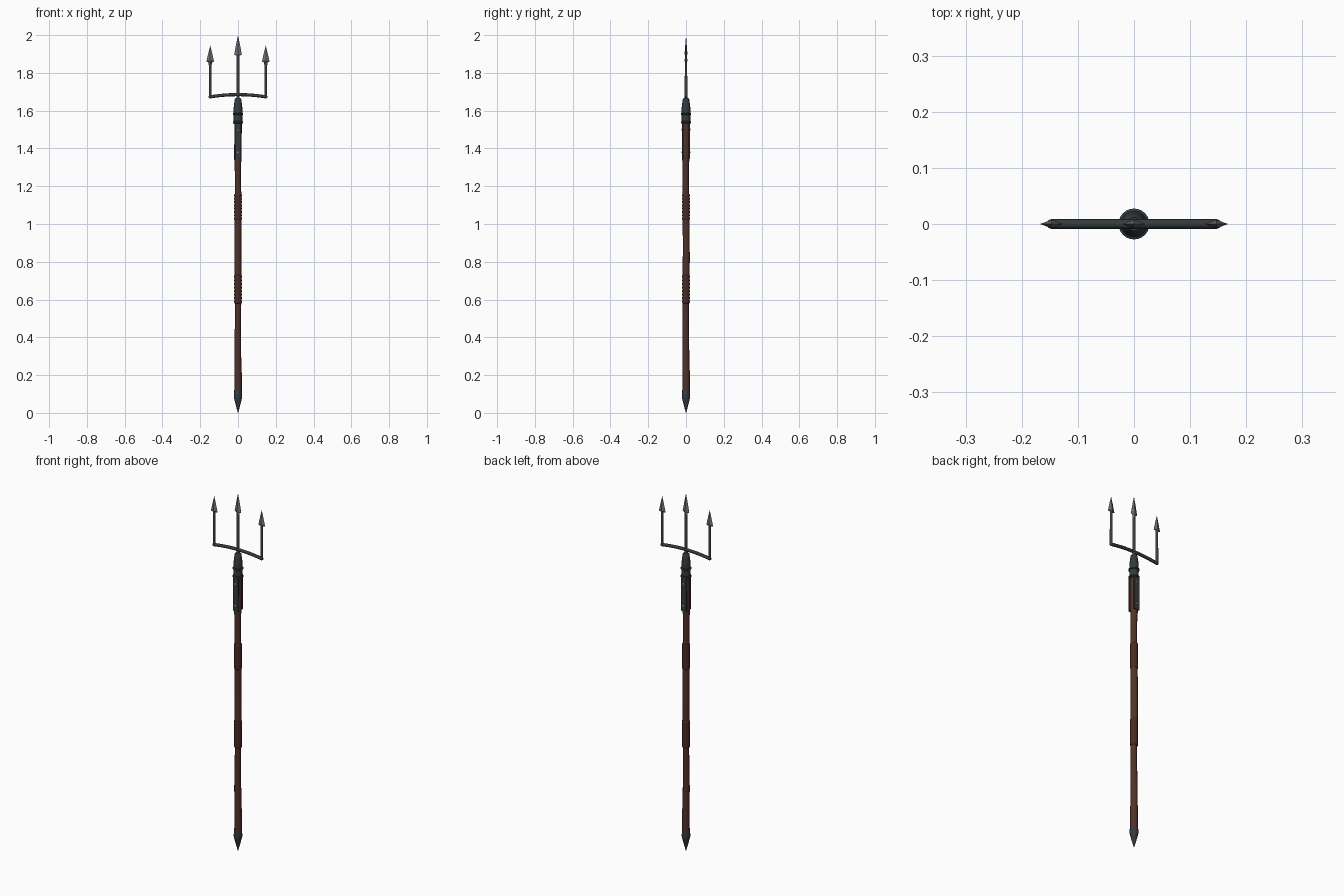
import bpy, bmesh, math, random
from mathutils import Vector

if "Cube" in bpy.data.objects:
    bpy.data.objects.remove(bpy.data.objects["Cube"])

random.seed(4)


def material(name, rgb):
    m = bpy.data.materials.new(name)
    m.diffuse_color = (*rgb, 1)
    m.use_nodes = True
    m.node_tree.nodes["Principled BSDF"].inputs["Base Color"].default_value = m.diffuse_color
    return m


WOOD = material("dark wood", (0.085, 0.031, 0.02))
LEATHER = material("brown leather", (0.068, 0.024, 0.016))
IRON = material("dark iron", (0.035, 0.043, 0.046))
STEEL = material("worn steel", (0.15, 0.16, 0.18))
RIVET = material("bright rivet", (0.35, 0.38, 0.4))


def finish(bm, name, mat, angle=35):
    bmesh.ops.recalc_face_normals(bm, faces=bm.faces)
    me = bpy.data.meshes.new(name)
    bm.to_mesh(me)
    bm.free()
    me.shade_smooth()
    me.set_sharp_from_angle(angle=math.radians(angle))
    me.materials.append(mat)
    ob = bpy.data.objects.new(name, me)
    bpy.context.collection.objects.link(ob)
    return ob


def tube(name, mat, rings, sides=16, axis="Z", angle=35):
    """Skin circles given as (centre, radius) along an axis, with capped ends."""
    bm = bmesh.new()
    loops = []
    for c, r in rings:
        loop = []
        for i in range(sides):
            a = 2 * math.pi * i / sides
            u, v = r * math.cos(a), r * math.sin(a)
            d = {"Z": (u, v, 0), "X": (0, u, v), "Y": (u, 0, v)}[axis]
            loop.append(bm.verts.new(Vector(c) + Vector(d)))
        loops.append(loop)
    for a, b in zip(loops, loops[1:]):
        for i in range(sides):
            j = (i + 1) % sides
            bm.faces.new((a[i], a[j], b[j], b[i]))
    bm.faces.new(loops[0])
    bm.faces.new(loops[-1])
    return finish(bm, name, mat, angle)


def lathe(name, mat, profile, x=0, sides=16, angle=35):
    return tube(name, mat, [((x, 0, z), r) for r, z in profile], sides, angle=angle)


# Slightly gnarled wooden shaft
rings = []
for i in range(37):
    z = 0.1 + 1.45 * i / 36
    r = 0.0175 + 0.001 * math.sin(z * 9) + random.uniform(-0.0005, 0.0005)
    if z < 0.25:
        r = 0.0195
    if z > 1.34:
        r = 0.0195
    rings.append(((0.001 * math.sin(z * 13), 0.0015 * math.sin(z * 8 + 1), z), r))
tube("shaft", WOOD, rings, 12)


# Wound leather grips
def grip(name, z0, z1, turns):
    prof = [(0.0175, z0)]
    step = (z1 - z0) / turns
    for i in range(turns):
        prof += [(0.0195, z0 + step * (i + 0.1)), (0.0208, z0 + step * (i + 0.5)),
                 (0.0195, z0 + step * (i + 0.9))]
    lathe(name, LEATHER, prof + [(0.0175, z1)], angle=50)


grip("upper_grip", 1.02, 1.16, 8)
grip("lower_grip", 0.58, 0.73, 8)

# Pointed iron butt cap
lathe("butt_cap", IRON, [(0.0006, 0), (0.009, 0.03), (0.018, 0.065), (0.0225, 0.083),
                         (0.0215, 0.1), (0.0195, 0.125)])

# Socket with two raised rings
lathe("socket", IRON, [(0.0225, 1.53), (0.0235, 1.59), (0.0235, 1.61), (0.020, 1.64),
                       (0.017, 1.66), (0.012, 1.668)])
for n, z in (("lower_ring", 1.538), ("upper_ring", 1.582)):
    lathe(n, IRON, [(0.023, z - 0.006), (0.0275, z - 0.003), (0.0275, z + 0.003),
                    (0.023, z + 0.006)], sides=24)

# Riveted straps on the front and back of the shaft
for side, s in (("front", -1), ("back", 1)):
    bm = bmesh.new()
    bmesh.ops.create_cube(bm, size=1)
    for v in bm.verts:
        v.co = (v.co.x * 0.032, s * 0.0185 + v.co.y * 0.007, 1.443 + v.co.z * 0.19)
    finish(bm, side + "_strap", IRON)
    for k, z in enumerate((1.38, 1.5)):
        tube(f"{side}_rivet_{k + 1}", RIVET,
             [((0, s * 0.021, z), 0.005), ((0, s * 0.0235, z), 0.0045),
              ((0, s * 0.0245, z), 0.002)], 8, "Y")

# Bowed crossbar with rounded ends
bar = []
for i in range(25):
    x = -0.148 + 0.296 * i / 24
    bar.append(((x, 0, 1.685 - 0.012 * (x / 0.148) ** 2), 0.0085))
ends = [(0.156, 0.003), (0.153, 0.0065)]
left = [((-x, 0, 1.673), r) for x, r in ends]
right = [((x, 0, 1.673), r) for x, r in reversed(ends)]
tube("crossbar", IRON, left + bar + right, 12, "X")


# Prongs: round stem and flat diamond-section barbed head
def prong(name, x, z0, tip, length, half):
    base = tip - length
    lathe(name + "_stem", STEEL, [(0.0075, z0), (0.0065, base + 0.03), (0.004, base + 0.05)],
          x, 10)
    outline = [(0, 1), (0.5, 0.65), (1, 0.26), (0.42, 0.22), (0.35, 0)]
    pts = outline + [(-u, w) for u, w in reversed(outline[1:])]
    bm = bmesh.new()
    rim = [bm.verts.new((x + u * half, 0, base + w * length)) for u, w in pts]
    for s in (-1, 1):
        mid = bm.verts.new((x, s * 0.0075, base + 0.3 * length))
        for a, b in zip(rim, rim[1:] + rim[:1]):
            bm.faces.new((a, b, mid))
    finish(bm, name + "_head", STEEL, 15)


prong("centre_prong", 0, 1.66, 2.0, 0.14, 0.0205)
prong("left_prong", -0.147, 1.672, 1.945, 0.115, 0.0205)
prong("right_prong", 0.147, 1.672, 1.945, 0.115, 0.0205)
